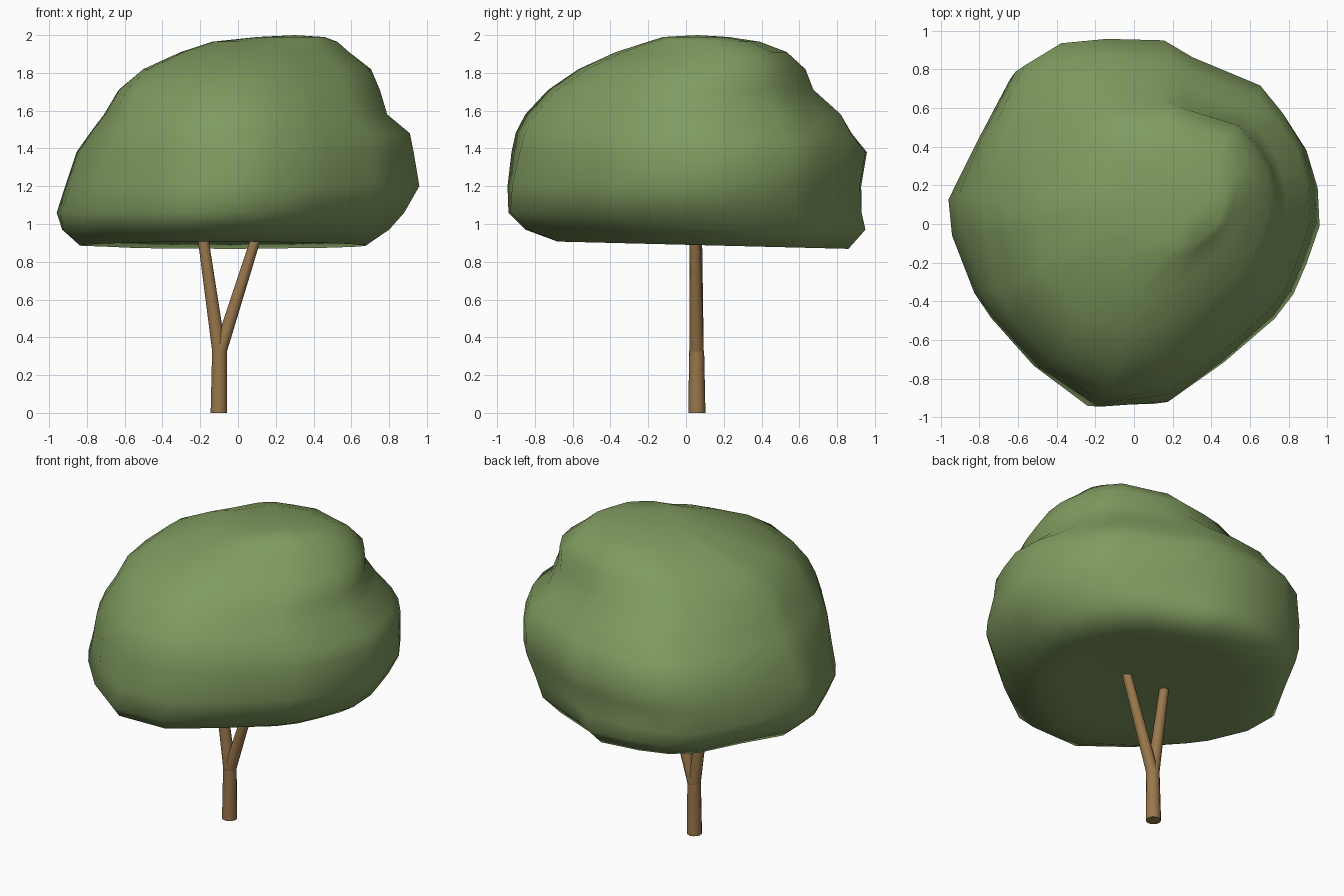
import bpy, bmesh
from math import atan2, sin
from mathutils import Vector

if "Cube" in bpy.data.objects:
    bpy.data.objects.remove(bpy.data.objects["Cube"])


def material(name, rgb):
    m = bpy.data.materials.new(name)
    m.diffuse_color = (*rgb, 1)
    m.use_nodes = True
    m.node_tree.nodes["Principled BSDF"].inputs["Base Color"].default_value = m.diffuse_color
    return m


LEAF = material("leaf green", (0.215, 0.325, 0.115))
BARK = material("bark brown", (0.32, 0.185, 0.072))


def finish(name, bm, mat):
    bmesh.ops.recalc_face_normals(bm, faces=bm.faces)
    me = bpy.data.meshes.new(name)
    bm.to_mesh(me)
    bm.free()
    me.materials.append(mat)
    ob = bpy.data.objects.new(name, me)
    bpy.context.collection.objects.link(ob)
    return ob


def bridge(bm, a, b):
    n = len(a)
    for i in range(n):
        j = (i + 1) % n
        bm.faces.new((a[i], a[j], b[j], b[i]))


# plan outline of the crown, seen from above
OUTLINE = [(.96, 0), (.95, .2), (.89, .4), (.78, .57), (.66, .71), (.28, .86),
           (.12, .95), (-.2, .95), (-.45, .92), (-.65, .8), (-.83, .46),
           (-.97, .14), (-.94, -.05), (-.82, -.35), (-.73, -.48), (-.5, -.73),
           (-.21, -.94), (.15, -.93), (.45, -.72), (.72, -.49), (.82, -.36),
           (.89, -.2)]

# crown levels: height, x min, x max, y min, y max
LEVELS = [(.91, -.62, .5, -.5, .62),
          (.89, -.86, .68, -.68, .86),
          (.97, -.95, .80, -.85, .95),
          (1.06, -.97, .88, -.94, .93),
          (1.2, -.91, .96, -.93, .92),
          (1.38, -.85, .93, -.89, .95),
          (1.48, -.78, .91, -.86, .87),
          (1.58, -.71, .79, -.81, .82),
          (1.71, -.64, .75, -.69, .67),
          (1.82, -.51, .69, -.53, .62),
          (1.91, -.31, .57, -.34, .52),
          (1.965, -.14, .51, -.18, .38),
          (1.99, .10, .45, -.11, .22)]


def ramp(z, z0, k0, z1, k1):
    t = min(1, max(0, (z - z0) / (z1 - z0)))
    return k0 + t * (k1 - k0)


def bulge(u, v, z):
    """Scale of a corner of the crown: the corners swell at different heights."""
    if u < 0 < v:        # back left: widest at mid height
        k = ramp(z, .89, -.11, 1.2, .02) + ramp(z, 1.5, 0, 1.95, -.13)
    elif u < 0:          # front left: full shoulder
        k = ramp(z, 1.06, 0, 1.5, .12) + ramp(z, 1.6, 0, 1.95, .06)
    elif v > 0:          # back right: high corner
        k = ramp(z, 1.65, 0, 1.95, .15)
    else:
        k = 0
    return 1 + k * abs(sin(2 * atan2(v, u)))


def crown():
    bm = bmesh.new()
    rings = []
    for k, (z, x0, x1, y0, y1) in enumerate(LEVELS):
        ring = []
        for px, py in OUTLINE:
            s = bulge(px, py, z)
            x = x0 + (px * s + .97) / 1.93 * (x1 - x0)
            y = y0 + (py * s + .94) / 1.89 * (y1 - y0)
            tilt = -.025 * y if k < 2 else 0     # underside hangs lower at the back
            ring.append(bm.verts.new((x, y, z + tilt)))
        rings.append(ring)
    for a, b in zip(rings, rings[1:]):
        bridge(bm, a, b)
    # close the underside and the top with fans
    for ring, tip in ((rings[0], (-.05, .05, .92)), (rings[-1], (.3, .06, 2.0))):
        c = bm.verts.new(tip)
        for i in range(len(ring)):
            bm.faces.new((ring[i], ring[(i + 1) % len(ring)], c))
    ob = finish("leaf_crown", bm, LEAF)
    for p in ob.data.polygons:
        p.use_smooth = True


def limb(name, points, sides=14):
    """Tapered round limb through (x, y, z, radius) points."""
    bm = bmesh.new()
    rings = []
    for x, y, z, r in points:
        res = bmesh.ops.create_circle(bm, segments=sides, radius=r)["verts"]
        for v in res:
            v.co += Vector((x, y, z))
        rings.append(res)
    for a, b in zip(rings, rings[1:]):
        bridge(bm, a, b)
    bm.faces.new(rings[0])
    bm.faces.new(rings[-1])
    ob = finish(name, bm, BARK)
    bpy.ops.object.select_all(action='DESELECT')
    ob.select_set(True)
    bpy.context.view_layer.objects.active = ob
    bpy.ops.object.shade_smooth_by_angle(angle=.7)


crown()
# trunk and its fork
limb("trunk", [(-.101, .058, 0, .045), (-.098, .056, .33, .04)])
limb("left_branch", [(-.099, .056, .32, .038), (-.187, .056, .94, .029)])
limb("right_branch", [(-.097, .056, .32, .038), (.103, .048, .95, .028)])
